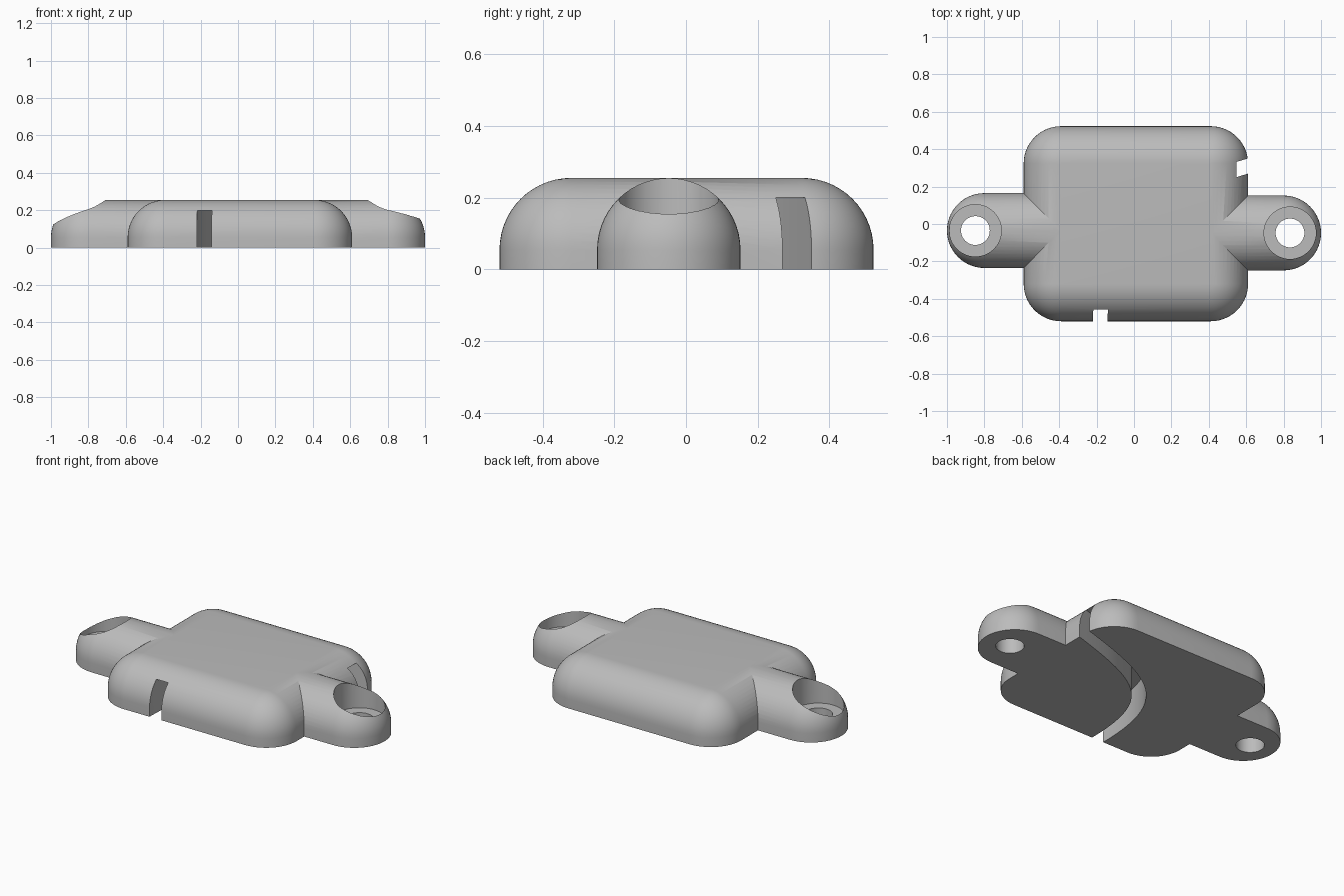
import bpy, bmesh, math
from mathutils import Vector
from mathutils.geometry import interpolate_bezier

cube = bpy.data.objects.get("Cube")
if cube:
    bpy.data.objects.remove(cube)

HEIGHT = 0.255
ROUND = 0.2      # radius of the plan corners and of the top edge
STEPS = 14       # segments per quarter turn

grey = bpy.data.materials.new("matte_grey")
grey.use_nodes = True
colour = (0.5, 0.5, 0.5, 1)
grey.diffuse_color = colour
grey.node_tree.nodes["Principled BSDF"].inputs["Base Color"].default_value = colour


def to_object(name, bm):
    bmesh.ops.recalc_face_normals(bm, faces=bm.faces)
    mesh = bpy.data.meshes.new(name)
    bm.to_mesh(mesh)
    bm.free()
    mesh.materials.append(grey)
    obj = bpy.data.objects.new(name, mesh)
    bpy.context.collection.objects.link(obj)
    return obj


def pillow(name, x0, x1, y0, y1, top, bottom):
    """Block with round plan corners and a fully rounded top edge."""
    bm = bmesh.new()
    levels = [(ROUND, bottom)]
    for i in range(STEPS + 1):
        a = math.pi / 2 * i / STEPS
        levels.append((ROUND * math.cos(a), top - ROUND + ROUND * math.sin(a)))
    corners = [(x1, y1, -1, -1), (x0, y1, 1, -1), (x0, y0, 1, 1), (x1, y0, -1, 1)]
    for r, z in levels:
        for q, (x, y, sx, sy) in enumerate(corners):
            for i in range(STEPS + 1):
                a = math.pi / 2 * (q + i / STEPS)
                bm.verts.new((x + sx * ROUND + r * math.cos(a),
                              y + sy * ROUND + r * math.sin(a), z))
    bmesh.ops.remove_doubles(bm, verts=bm.verts, dist=1e-5)
    hull = bmesh.ops.convex_hull(bm, input=bm.verts)
    spare = {g for g in hull["geom_interior"] + hull["geom_unused"]
             if isinstance(g, bmesh.types.BMVert)}
    bmesh.ops.delete(bm, geom=list(spare), context="VERTS")
    bmesh.ops.dissolve_limit(bm, angle_limit=0.002, verts=bm.verts, edges=bm.edges)
    return to_object(name, bm)


def cylinder(name, x, y, radius, z0, z1):
    bm = bmesh.new()
    bmesh.ops.create_cone(bm, cap_ends=True, segments=48, radius1=radius,
                          radius2=radius, depth=z1 - z0)
    bmesh.ops.translate(bm, verts=bm.verts, vec=(x, y, (z0 + z1) / 2))
    return to_object(name, bm)


def combine(target, other, operation):
    mod = target.modifiers.new(operation, "BOOLEAN")
    mod.operation = operation
    mod.solver = "EXACT"
    mod.object = other
    bpy.context.view_layer.objects.active = target
    bpy.ops.object.modifier_apply(modifier=mod.name)
    bpy.data.objects.remove(other)


# Main housing with a mounting lug on each side
housing = pillow("housing", -0.59, 0.61, -0.52, 0.523, HEIGHT, -0.1)
lugs = [(-1.0, -0.2, -0.035, -0.848), (0.2, 1.0, -0.048, 0.834)]
for x0, x1, y, hole_x in lugs:
    lug = pillow("lug", x0, x1, y - ROUND, y + ROUND, HEIGHT - 0.0005, -0.15)
    combine(housing, lug, "UNION")

# Flat underside
bm = bmesh.new()
bmesh.ops.create_cube(bm, size=3)
bmesh.ops.translate(bm, verts=bm.verts, vec=(0, 0, -1.5))
combine(housing, to_object("base_cutter", bm), "DIFFERENCE")

# Screw holes with a wide recess for the head
for x0, x1, y, hole_x in lugs:
    combine(housing, cylinder("recess_cutter", hole_x, y, 0.139, 0.09, 0.5), "DIFFERENCE")
    combine(housing, cylinder("hole_cutter", hole_x, y, 0.077, -0.2, 0.3), "DIFFERENCE")

# Curved cable channel across the underside, open at the front and one side
path = interpolate_bezier(Vector((-0.18, -0.52)), Vector((-0.177, 0.02)),
                          Vector((0.025, 0.135)), Vector((0.61, 0.31)), 40)
path = [p.to_2d() for p in path]
path.insert(0, path[0] + (path[0] - path[1]).normalized() * 0.1)
path.append(path[-1] + (path[-1] - path[-2]).normalized() * 0.1)
bm = bmesh.new()
rings = []
for i, p in enumerate(path):
    t = (path[min(i + 1, len(path) - 1)] - path[max(i - 1, 0)]).normalized()
    side = Vector((-t.y, t.x)) * 0.039
    rings.append([bm.verts.new((*(p + side * s), z))
                  for s, z in ((-1, -0.1), (1, -0.1), (1, 0.2), (-1, 0.2))])
for a, b in zip(rings, rings[1:]):
    for k in range(4):
        n = (k + 1) % 4
        bm.faces.new((a[k], a[n], b[n], b[k]))
bm.faces.new(rings[0])
bm.faces.new(rings[-1])
combine(housing, to_object("channel_cutter", bm), "DIFFERENCE")

# Smooth rounding with crisp cut edges
bpy.ops.object.select_all(action="DESELECT")
housing.select_set(True)
bpy.context.view_layer.objects.active = housing
bpy.ops.object.shade_smooth_by_angle(angle=math.radians(25))
